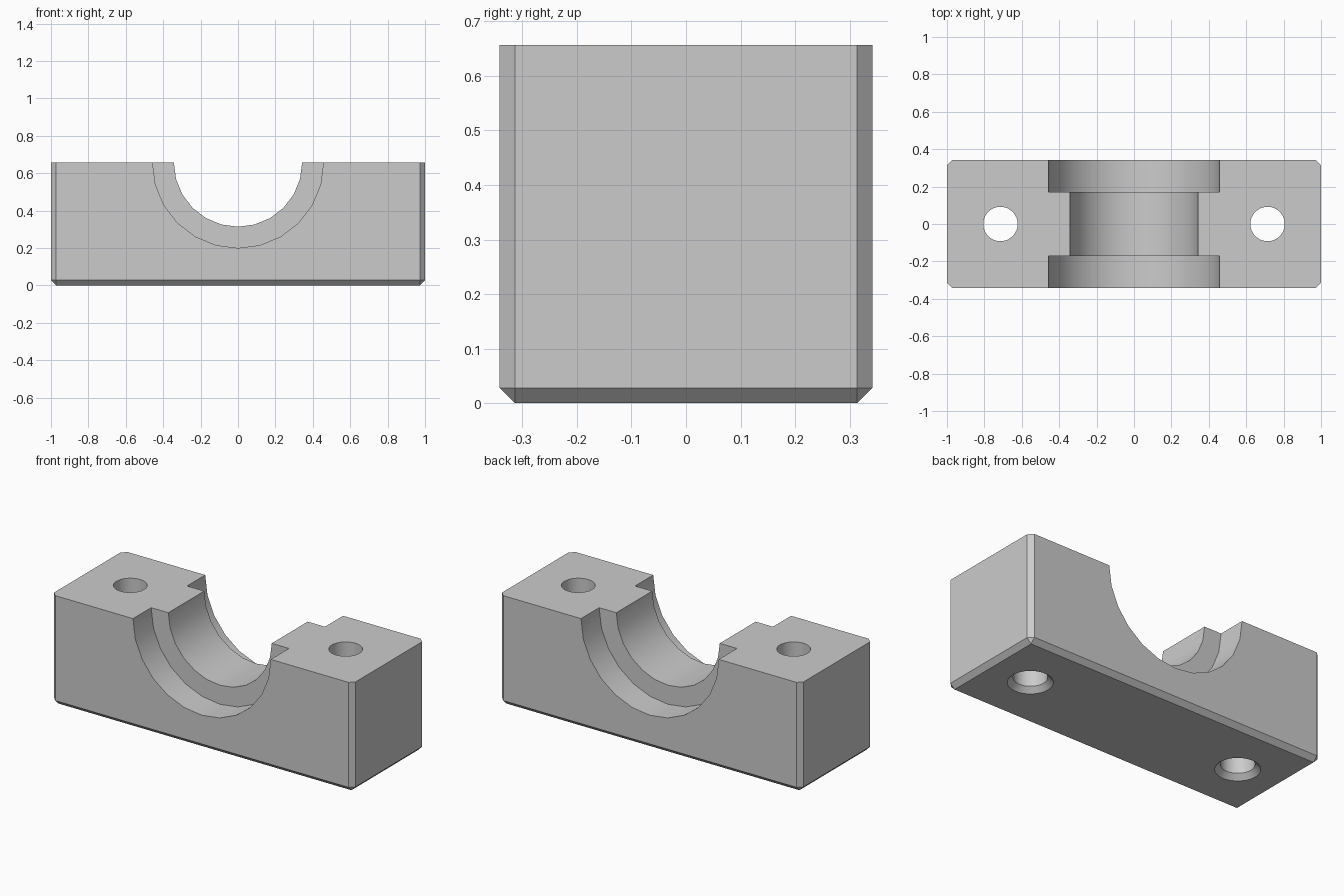
import bpy, bmesh, math
from mathutils import Matrix, Vector

cube = bpy.data.objects.get("Cube")
if cube:
    bpy.data.objects.remove(cube, do_unlink=True)

HALF_Y, HEIGHT, CHAMFER = 0.342, 0.657, 0.028

grey = bpy.data.materials.new("light grey")
grey.use_nodes = True
colour = (0.6, 0.6, 0.6, 1)
grey.diffuse_color = colour
grey.node_tree.nodes["Principled BSDF"].inputs["Base Color"].default_value = colour


def add_object(name, bm):
    bmesh.ops.recalc_face_normals(bm, faces=bm.faces)
    mesh = bpy.data.meshes.new(name)
    bm.to_mesh(mesh)
    bm.free()
    mesh.materials.append(grey)
    obj = bpy.data.objects.new(name, mesh)
    bpy.context.collection.objects.link(obj)
    return obj


def turned(name, profile, sides, matrix):
    """Closed solid turned around local z from (radius, height) pairs."""
    bm = bmesh.new()
    rings = []
    for r, h in profile:
        rings.append([bm.verts.new(matrix @ Vector((
            r * math.cos(math.tau * i / sides),
            r * math.sin(math.tau * i / sides), h))) for i in range(sides)])
    for low, high in zip(rings, rings[1:]):
        for i in range(sides):
            j = (i + 1) % sides
            bm.faces.new((low[i], low[j], high[j], high[i]))
    bm.faces.new(rings[0])
    bm.faces.new(rings[-1])
    return add_object(name, bm)


# Block with chamfered upright and bottom edges
bm = bmesh.new()
bmesh.ops.create_cube(bm, size=1)
bmesh.ops.scale(bm, vec=(2, 2 * HALF_Y, HEIGHT), verts=bm.verts)
bmesh.ops.translate(bm, vec=(0, 0, HEIGHT / 2), verts=bm.verts)
edges = [e for e in bm.edges if min(v.co.z for v in e.verts) < 0.01]
bmesh.ops.bevel(bm, geom=edges, offset=CHAMFER, segments=1, affect='EDGES')
block = add_object("bearing_block", bm)

# Stepped half-round saddle, wider at the front and back
saddle = turned("saddle_cutter",
                [(0.457, -0.5), (0.457, -0.17), (0.343, -0.17),
                 (0.343, 0.17), (0.457, 0.17), (0.457, 0.5)], 24,
                Matrix.Translation((0, 0, HEIGHT)) @ Matrix.Rotation(math.pi / 2, 4, 'X'))
cutters = [saddle]

# Bolt holes, countersunk from below
for side, x in (("left", 0.714), ("right", -0.714)):
    cutters.append(turned(side + "_bolt_hole_cutter",
                          [(0.15, -CHAMFER), (0.122, 0), (0.092, 0.03), (0.092, 1)],
                          32, Matrix.Translation((x, 0, 0))))

bpy.context.view_layer.objects.active = block
block.select_set(True)
for cutter in cutters:
    mod = block.modifiers.new(cutter.name, 'BOOLEAN')
    mod.operation = 'DIFFERENCE'
    mod.solver = 'EXACT'
    mod.object = cutter
    bpy.ops.object.modifier_apply(modifier=mod.name)
for cutter in cutters:
    bpy.data.objects.remove(cutter, do_unlink=True)

bpy.ops.object.select_all(action='DESELECT')
block.select_set(True)
bpy.ops.object.shade_smooth_by_angle(angle=math.radians(30))
